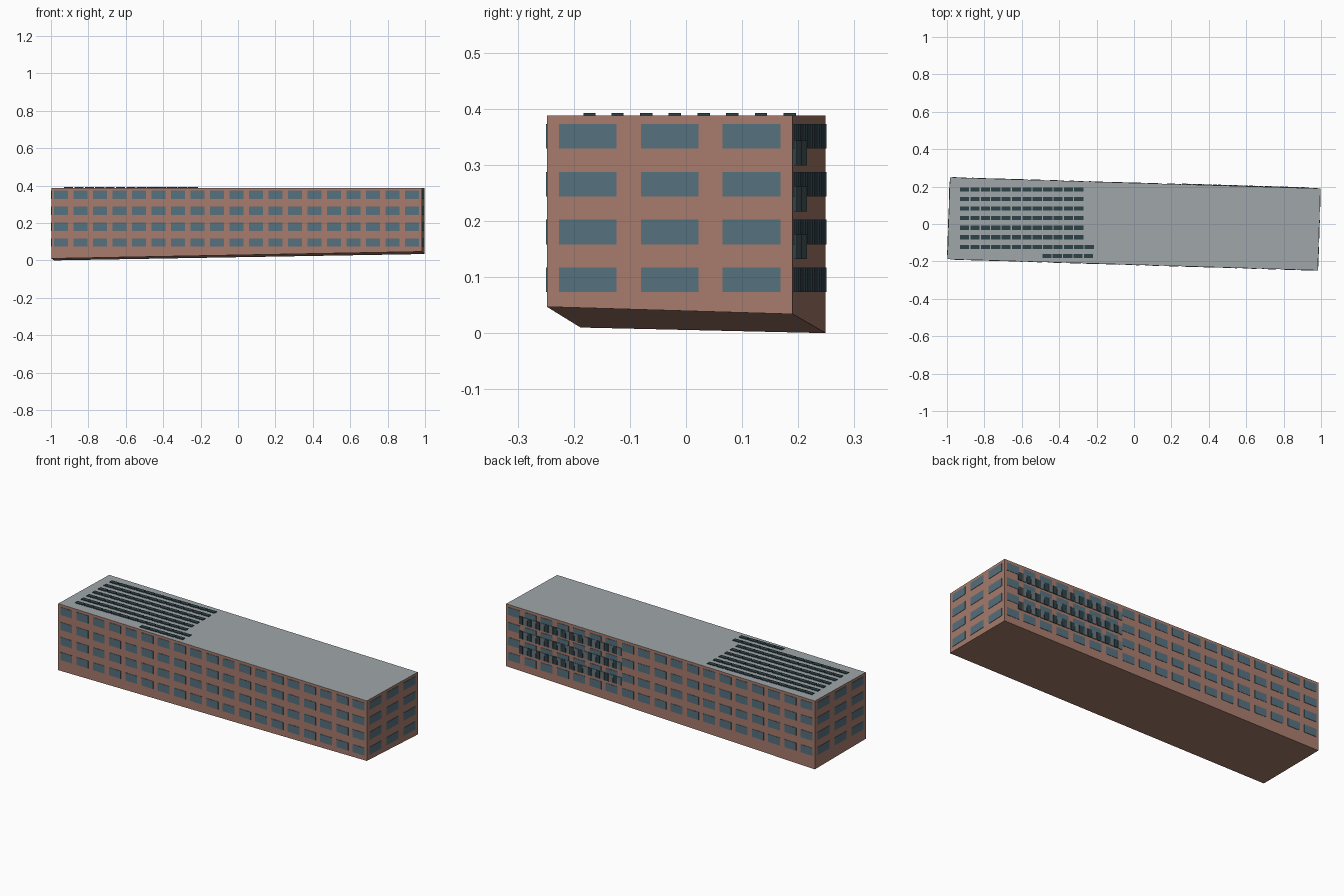
import bpy, bmesh
from mathutils import Vector

if "Cube" in bpy.data.objects:
    bpy.data.objects.remove(bpy.data.objects["Cube"])


def material(name, rgb):
    m = bpy.data.materials.new(name)
    m.diffuse_color = (*rgb, 1)
    m.use_nodes = True
    m.node_tree.nodes["Principled BSDF"].inputs["Base Color"].default_value = m.diffuse_color
    return m


BRICK = material("brick", (0.392, 0.202, 0.153))
ROOF = material("roof_grey", (0.352, 0.381, 0.397))
GLASS = material("window_blue", (0.093, 0.162, 0.205))
SOLAR = material("solar_dark", (0.026, 0.054, 0.065))
SLAT = material("slat_grey", (0.141, 0.181, 0.195))

TOP = 0.388
# Footprint corners, counter-clockwise from front left, with the sloping ground level
CORNERS = [Vector((-0.998, -0.188, 0.01)), Vector((0.983, -0.248, 0.047)),
           Vector((0.997, 0.19, 0.034)), Vector((-0.984, 0.249, 0.0))]


def make_object(name, bm, mats):
    bmesh.ops.recalc_face_normals(bm, faces=bm.faces)
    mesh = bpy.data.meshes.new(name)
    bm.to_mesh(mesh)
    bm.free()
    for m in mats:
        mesh.materials.append(m)
    ob = bpy.data.objects.new(name, mesh)
    bpy.context.collection.objects.link(ob)
    return ob


def add_box(bm, origin, u, v, w, mat=0):
    """Box from a corner and three edge vectors."""
    vs = [bm.verts.new(origin + u * i + v * j + w * k)
          for i in (0, 1) for j in (0, 1) for k in (0, 1)]
    for f in ((0, 1, 3, 2), (4, 6, 7, 5), (0, 4, 5, 1),
              (2, 3, 7, 6), (0, 2, 6, 4), (1, 5, 7, 3)):
        bm.faces.new([vs[i] for i in f]).material_index = mat


def wall(i):
    """Start point on plan, direction, outward normal and length of wall i."""
    a, b = CORNERS[i].copy(), CORNERS[(i + 1) % 4].copy()
    a.z = b.z = 0
    d = (b - a).normalized()
    return a, d, Vector((d.y, -d.x, 0)), (b - a).length


# Building body with a grey roof face
bm = bmesh.new()
low = [bm.verts.new(c) for c in CORNERS]
high = [bm.verts.new((c.x, c.y, TOP)) for c in CORNERS]
bm.faces.new(low[::-1])
bm.faces.new(high).material_index = 1
for i in range(4):
    j = (i + 1) % 4
    bm.faces.new((low[i], low[j], high[j], high[i]))
make_object("building_body", bm, [BRICK, ROOF])

# Windows: four floors on every wall
for i, (name, count, width) in enumerate((("front", 19, 0.075), ("right", 3, 0.103),
                                          ("back", 19, 0.075), ("left", 3, 0.103))):
    a, d, n, length = wall(i)
    pitch = length / count
    bm = bmesh.new()
    for col in range(count):
        for row in range(4):
            start = a + d * (pitch * (col + 0.5) - width / 2) - n * 0.002
            start.z = 0.073 + 0.0853 * row
            add_box(bm, start, d * width, n * 0.004, Vector((0, 0, 0.044)))
    make_object(name + "_windows", bm, [GLASS])

# Slatted panels on the back wall, in three rows
a, d, n, length = wall(2)
bm = bmesh.new()
for z in (0.132, 0.217, 0.299):
    for k in range(24):
        start = a + d * (0.085 + k * 0.0275) - n * 0.002
        start.z = z
        add_box(bm, start, d * 0.023, n * 0.006, Vector((0, 0, 0.044)), k % 2)
make_object("back_wall_panels", bm, [SOLAR, SLAT])

# Solar panels on the roof: rows of (y, first x, count)
rows = [(0.185 - 0.0512 * r, -0.93, 12) for r in range(6)]
rows += [(-0.122, -0.93, 13), (-0.172, -0.49, 5)]
bm = bmesh.new()
for y, x0, count in rows:
    for k in range(count):
        add_box(bm, Vector((x0 + k * 0.0555, y - 0.011, TOP - 0.002)), Vector((0.049, 0, 0)),
                Vector((0, 0.022, 0)), Vector((0, 0, 0.006)))
make_object("roof_solar_panels", bm, [SOLAR])
